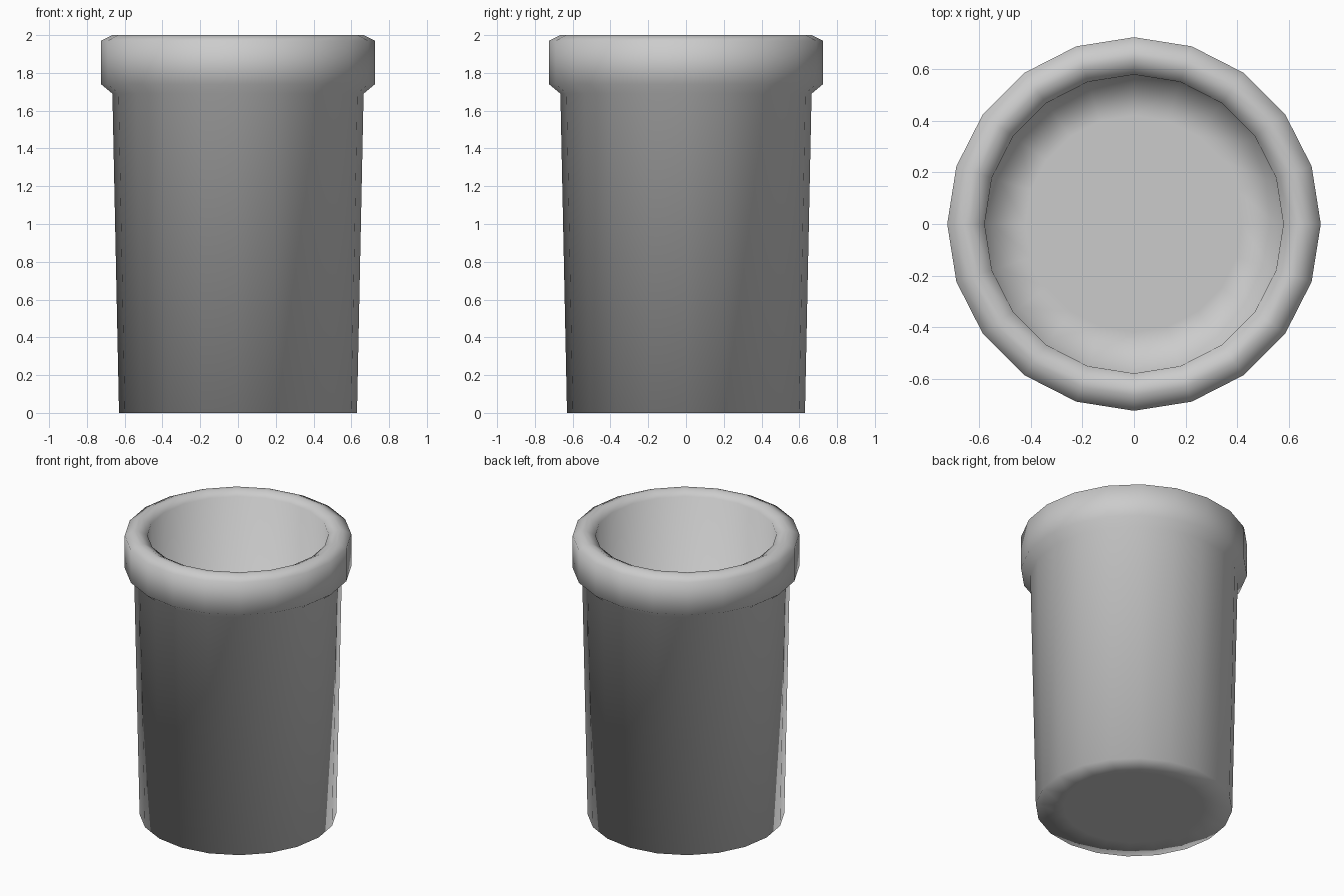
import bpy, bmesh
from math import cos, sin, tau

if "Cube" in bpy.data.objects:
    bpy.data.objects.remove(bpy.data.objects["Cube"])

SIDES = 20

# Cross-section (radius, height): underside, outer wall, rim collar, inner wall, floor
profile = [(0.45, 0.0), (0.63, 0.0), (0.665, 1.69), (0.725, 1.74), (0.725, 1.97),
           (0.665, 2.0), (0.635, 2.0), (0.58, 1.97), (0.55, 0.08), (0.42, 0.08)]

bm = bmesh.new()
rings = [[bm.verts.new((r * cos(tau * i / SIDES), r * sin(tau * i / SIDES), z))
          for i in range(SIDES)] for r, z in profile]

# Skin the rings
for a, b in zip(rings, rings[1:]):
    for i in range(SIDES):
        j = (i + 1) % SIDES
        bm.faces.new((a[i], a[j], b[j], b[i]))

# Cap the underside and the inside floor
bm.faces.new(rings[0][::-1])
bm.faces.new(rings[-1])
bmesh.ops.recalc_face_normals(bm, faces=bm.faces)
for f in bm.faces:
    f.smooth = True

mesh = bpy.data.meshes.new("cup")
bm.to_mesh(mesh)
bm.free()
cup = bpy.data.objects.new("cup", mesh)
bpy.context.collection.objects.link(cup)
